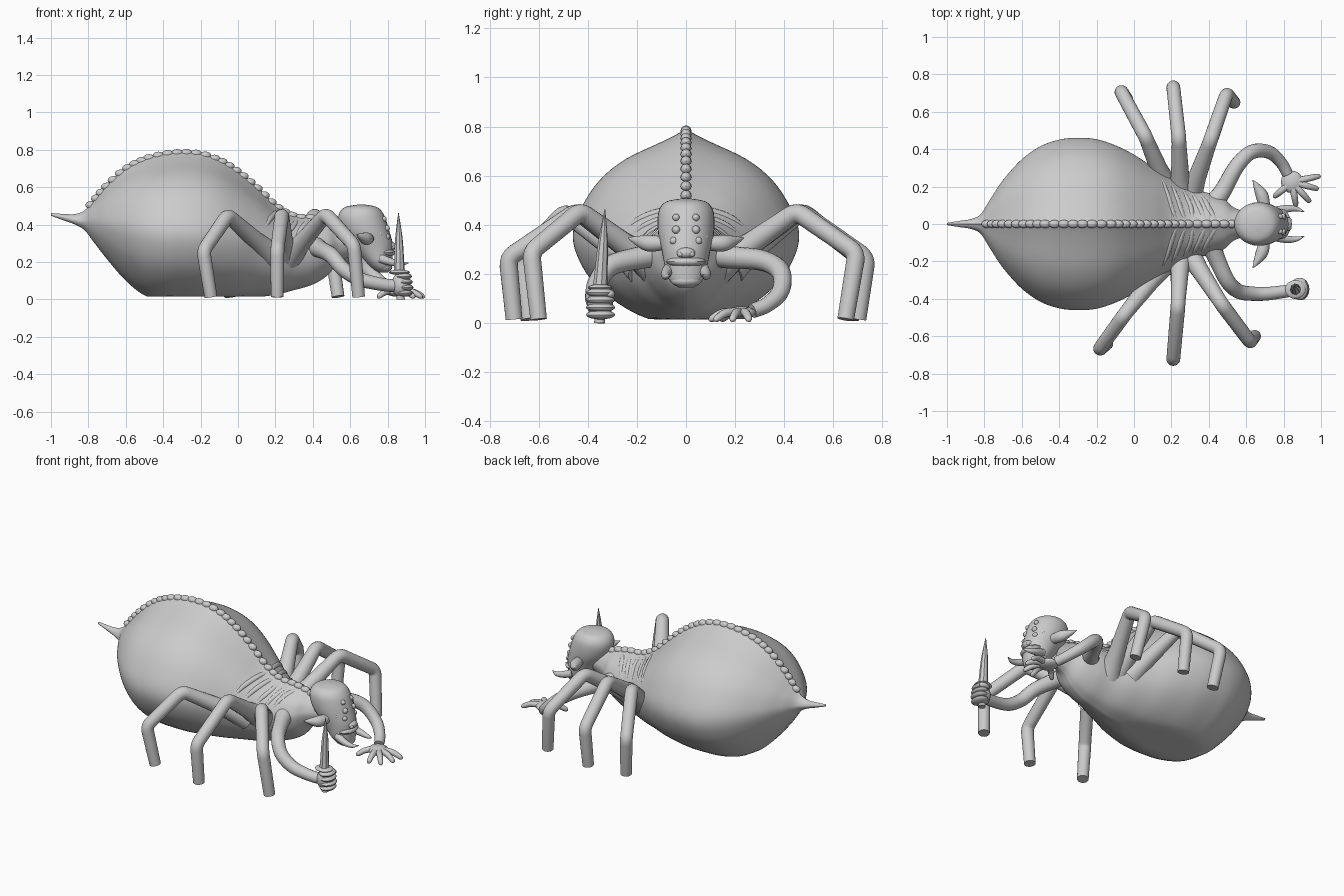
import bpy, bmesh, math
from mathutils import Vector, Matrix

if "Cube" in bpy.data.objects:
    bpy.data.objects.remove(bpy.data.objects["Cube"], do_unlink=True)

grey = bpy.data.materials.new("plain grey")
grey.use_nodes = True
grey.diffuse_color = (0.6, 0.6, 0.6, 1)
grey.node_tree.nodes["Principled BSDF"].inputs["Base Color"].default_value = (0.6, 0.6, 0.6, 1)
parts = []


def finish(name, bm):
    bmesh.ops.recalc_face_normals(bm, faces=bm.faces)
    mesh = bpy.data.meshes.new(name)
    bm.to_mesh(mesh)
    bm.free()
    mesh.materials.append(grey)
    obj = bpy.data.objects.new(name, mesh)
    bpy.context.collection.objects.link(obj)
    parts.append(obj)


def spline(points, n):
    """Catmull-Rom interpolation of tuples, n steps per span."""
    pts = [Vector(p) for p in points]
    out = []
    for i in range(len(pts) - 1):
        a, b, c, d = pts[max(i - 1, 0)], pts[i], pts[i + 1], pts[min(i + 2, len(pts) - 1)]
        for k in range(n):
            t = k / n
            out.append(b + (c - a) * (t / 2) + (a * 2 - b * 5 + c * 4 - d) * (t * t / 2)
                       + (b * 3 - a - c * 3 + d) * (t ** 3 / 2))
    return out + [pts[-1]]


def loft(name, rings):
    bm = bmesh.new()
    loops = [[bm.verts.new(p) for p in ring] for ring in rings]
    count = len(loops[0])
    for a, b in zip(loops, loops[1:]):
        for i in range(count):
            j = (i + 1) % count
            bm.faces.new((a[i], a[j], b[j], b[i]))
    bm.faces.new(loops[0])
    bm.faces.new(loops[-1])
    finish(name, bm)


def tube(name, points, n=5, sides=16):
    """Sweep a circle along (x, y, z, radius) points."""
    path = spline(points, n)
    pos = [p.to_3d() for p in path]
    u = Vector((0.3, 0.5, 0.8))
    rings = []
    for i, p in enumerate(pos):
        before = (p - pos[i - 1]).normalized() if i else Vector()
        after = (pos[i + 1] - p).normalized() if i + 1 < len(pos) else Vector()
        t = (before + after).normalized()
        u = (u - t * u.dot(t)).normalized()
        v = t.cross(u)
        r = path[i][3]
        rings.append([p + (u * math.cos(a) + v * math.sin(a)) * r
                      for a in (math.tau * k / sides for k in range(sides))])
    loft(name, rings)


def ball(name, centre, size, detail=16):
    bm = bmesh.new()
    bmesh.ops.create_uvsphere(bm, u_segments=detail, v_segments=detail // 2 + 2, radius=1,
                              matrix=Matrix.LocRotScale(Vector(centre), None, Vector(size)))
    finish(name, bm)


def cone(name, base, tip, r1, r2=0.0, sides=12):
    base, tip = Vector(base), Vector(tip)
    axis = tip - base
    bm = bmesh.new()
    turn = axis.to_track_quat('Z', 'Y').to_matrix().to_4x4()
    bmesh.ops.create_cone(bm, cap_ends=True, segments=sides, radius1=r1, radius2=r2, depth=axis.length,
                          matrix=Matrix.Translation((base + tip) / 2) @ turn)
    finish(name, bm)


# Body: stations of x, top, widest height, bottom, half width
stations = [
    (-1, .462, .455, .448, .006), (-.93, .457, .44, .422, .017), (-.87, .457, .425, .4, .027),
    (-.82, .477, .42, .37, .052), (-.77, .533, .42, .305, .13), (-.7, .615, .415, .215, .235),
    (-.6, .705, .4, .1, .345), (-.5, .758, .39, .022, .415), (-.4, .785, .38, -.005, .45),
    (-.3, .795, .38, -.01, .46), (-.2, .787, .375, -.01, .452), (-.1, .753, .37, -.005, .42),
    (0, .69, .35, .002, .37), (.1, .605, .33, .012, .305), (.2, .51, .3, .025, .245),
    (.3, .455, .28, .05, .19), (.4, .445, .28, .08, .165), (.48, .43, .29, .13, .135),
    (.54, .41, .31, .2, .085), (.63, .4, .32, .24, .06)]
section = spline([(0, 1), (.06, .95), (.22, .86), (.54, .69), (.77, .48), (.93, .21), (1, -.02),
                  (.97, -.25), (.84, -.52), (.61, -.76), (.33, -.93), (0, -1)], 4)
rows = spline(stations, 8)


def skin(row, k, side):
    x, top, mid, low, wide = row
    f, h = section[k]
    z = mid + h * (top - mid if h > 0 else mid - low)
    return Vector((x, side * f * wide, max(z, .015)))


last = len(section) - 1
loft("body", [[skin(r, k, 1) for k in range(last + 1)] + [skin(r, k, -1) for k in range(last - 1, 0, -1)]
              for r in rows])

# Knobbly spine along the back
previous = Vector((-.82, 0, .46))
for row in rows:
    crest = skin(row, 0, 1)
    if -.79 < row[0] < .53 and (crest - previous).length > .04:
        ball("spine_knob", crest - Vector((0, 0, .012)), (.032, .022, .022), 12)
        previous = crest

# Slanting folds on the upper torso
for side, label in ((1, "left"), (-1, "right")):
    for i in range(5):
        path = []
        for k, r in ((3, .006), (7, .016), (11, .019), (15, .016), (19, .006)):
            x = .25 + i * .055 - k * .006
            row = min(rows, key=lambda r: abs(r[0] - x))
            path.append((*(skin(row, k, side) - Vector((0, 0, .016))), r))
        tube(label + "_fold", path, 3, 10)

# Legs: hip, knee, ankle, foot
legs = {
    "right_back_leg": ((.19, -.18, .23), (-.055, -.49, .45), (-.185, -.67, .26), (-.145, -.64, .015)),
    "right_middle_leg": ((.25, -.14, .24), (.235, -.44, .455), (.21, -.725, .265), (.21, -.7, .015)),
    "right_front_leg": ((.27, -.12, .22), (.47, -.43, .455), (.62, -.63, .29), (.645, -.6, .015)),
    "left_back_leg": ((.18, .18, .23), (.06, .47, .455), (-.07, .71, .265), (-.04, .67, .015)),
    "left_middle_leg": ((.25, .14, .24), (.24, .46, .455), (.21, .735, .265), (.21, .7, .015)),
    "left_front_leg": ((.29, .12, .22), (.41, .45, .455), (.495, .695, .285), (.535, .65, .015))}


def rounded(start, corner, end, radius):
    a, b = corner + (start - corner).normalized() * .035, corner + (end - corner).normalized() * .035
    return [(*(a * (1 - t) ** 2 + corner * 2 * t * (1 - t) + b * t * t), radius) for t in (0, .25, .5, .75, 1)]


for name, joints in legs.items():
    hip, knee, ankle, foot = map(Vector, joints)
    tube(name, [(*hip, .075), (*hip.lerp(knee, .2), .058), (*hip.lerp(knee, .4), .048),
                *rounded(hip, knee, ankle, .039), *rounded(knee, ankle, foot, .037), (*foot, .034)], 1, 20)

# Head: levels of height, centre x, half depth, half width
levels = spline([(.145, .775, .025, .03), (.165, .77, .05, .06), (.2, .755, .07, .08), (.25, .735, .092, .09),
                 (.3, .715, .112, .1), (.36, .685, .126, .113), (.42, .665, .128, .116),
                 (.465, .658, .115, .108), (.495, .658, .083, .08), (.507, .66, .02, .02)], 4)
loft("head", [[(cx + rx * math.cos(a), ry * math.sin(a), z) for a in (math.tau * k / 32 for k in range(32))]
              for z, cx, rx, ry in levels])
ball("brow", (.78, 0, .315), (.035, .075, .025))
ball("nose", (.81, 0, .285), (.035, .04, .025))
ball("upper_lip", (.785, 0, .25), (.055, .08, .025))
ball("chin", (.78, 0, .172), (.045, .062, .028))
for side, label in ((1, "left"), (-1, "right")):
    for y, z, x, r in ((.04, .43, .78, .015), (.04, .38, .795, .017), (.05, .335, .798, .016), (.08, .35, .76, .012)):
        ball(label + "_eye", (x, side * y, z), (r, r, r), 12)
    ball(label + "_nostril", (.828, side * .022, .28), (.014, .014, .012), 10)
    tube(label + "_ear", [(.7, side * .09, .325, .028), (.685, side * .15, .325, .034),
                          (.66, side * .195, .335, .021), (.635, side * .235, .347, .002)])
    tube(label + "_tusk", [(.76, side * .07, .22, .024), (.82, side * .082, .2, .02),
                           (.87, side * .08, .19, .013), (.91, side * .065, .195, .002)])
    for y in (.012, .036, .058):
        x = .825 - y * .5
        cone(label + "_upper_tooth", (x, side * y, .24), (x, side * y, .208), .01, sides=8)
        cone(label + "_lower_tooth", (x - .015, side * y, .185), (x - .015, side * y, .212), .009, sides=8)

# Arms
tube("left_arm", [(.4, .08, .29, .06), (.47, .17, .27, .047), (.55, .31, .255, .042), (.63, .385, .21, .039),
                  (.72, .385, .13, .036), (.785, .33, .075, .032), (.82, .27, .05, .03)])
tube("right_arm", [(.4, -.08, .29, .06), (.44, -.18, .268, .047), (.5, -.305, .235, .042), (.56, -.36, .165, .04),
                   (.64, -.373, .112, .038), (.72, -.372, .09, .036), (.81, -.36, .075, .034),
                   (.87, -.35, .078, .034)])

# Open hand
ball("left_palm", (.845, .225, .042), (.06, .06, .026))
for tip_x, tip_y in ((.985, .255), (.975, .19), (.935, .125), (.865, .105), (.755, .15)):
    root, tip = Vector((.845, .225, .042)), Vector((tip_x, tip_y, .018))
    middle = root.lerp(tip, .6)
    tube("left_finger", [(*root, .02), (*middle[:2], .042, .018), (*tip, .014),
                         (*(tip + (tip - root).normalized() * .013), .005)], 4, 10)

# Fist
ball("right_palm", (.872, -.35, .078), (.052, .053, .066))
for i in range(4):
    ball("right_finger", (.893 - .004 * abs(i - 1), -.348, .034 + i * .03), (.045, .059, .019))
ball("right_thumb", (.885, -.31, .118), (.036, .022, .018))

# Dagger
cone("dagger_handle", (.87, -.352, 0), (.865, -.35, .14), .022, .02)
ball("dagger_guard", (.863, -.35, .145), (.056, .05, .014))
tube("dagger_blade", [(.863, -.35, .145, .03), (.862, -.346, .2, .027), (.86, -.338, .33, .02),
                      (.858, -.33, .465, .001)], 3, 8)

# Smooth shading with sharp edges kept
bpy.ops.object.select_all(action='DESELECT')
for obj in parts:
    obj.select_set(True)
bpy.context.view_layer.objects.active = parts[0]
bpy.ops.object.shade_smooth_by_angle(angle=math.radians(40))
